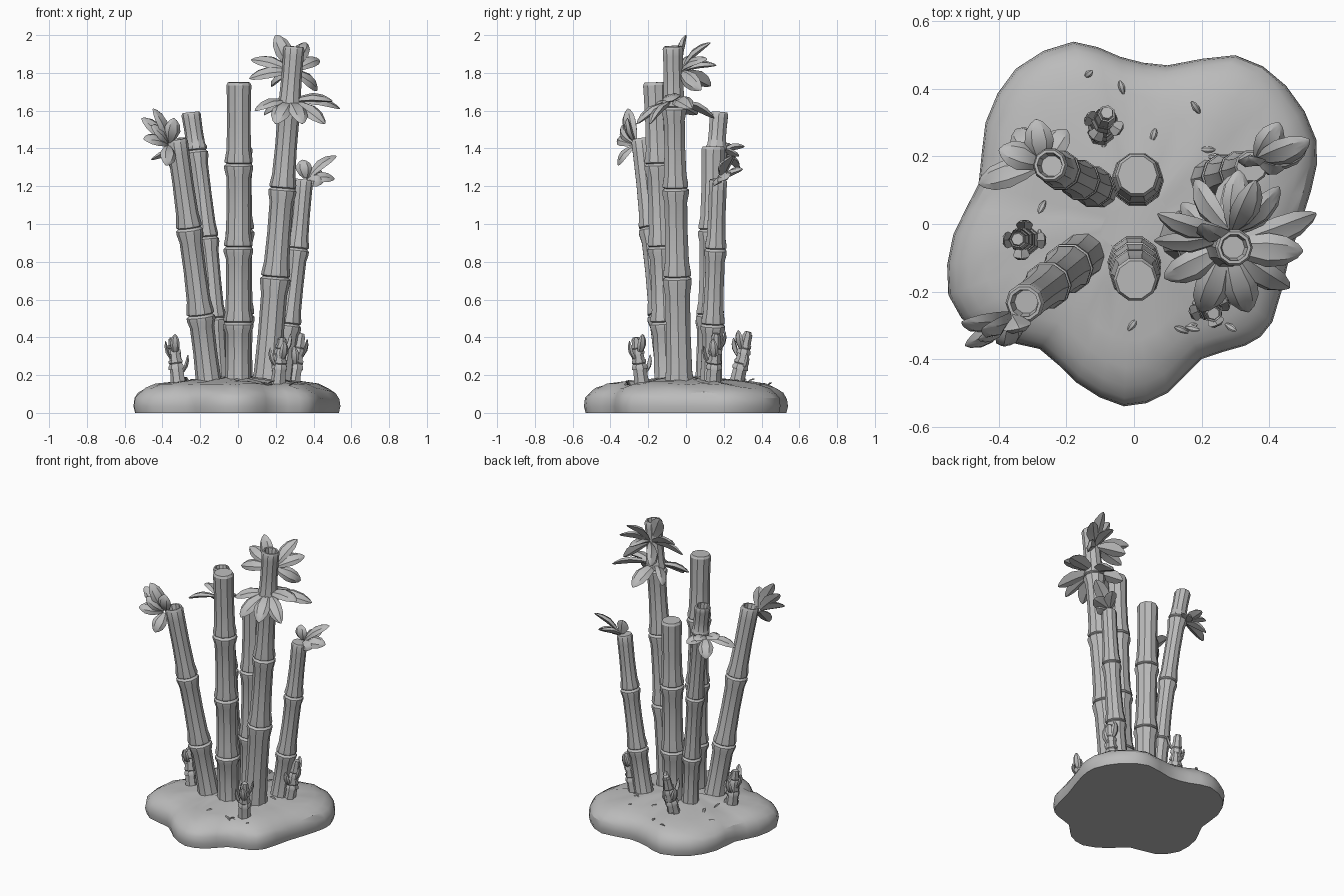
import bpy, bmesh, math, random
from mathutils import Vector as V

if "Cube" in bpy.data.objects:
    bpy.data.objects.remove(bpy.data.objects["Cube"])

random.seed(4)
grey = bpy.data.materials.new("plain_grey")
grey.diffuse_color = (0.5, 0.5, 0.5, 1)
grey.use_nodes = True
grey.node_tree.nodes["Principled BSDF"].inputs["Base Color"].default_value = grey.diffuse_color


def finish(bm, name, smooth=None):
    bmesh.ops.recalc_face_normals(bm, faces=bm.faces)
    me = bpy.data.meshes.new(name)
    bm.to_mesh(me)
    bm.free()
    ob = bpy.data.objects.new(name, me)
    bpy.context.collection.objects.link(ob)
    me.materials.append(grey)
    if smooth:
        bpy.ops.object.select_all(action='DESELECT')
        ob.select_set(True)
        bpy.context.view_layer.objects.active = ob
        bpy.ops.object.shade_smooth_by_angle(angle=math.radians(smooth))
    return ob


def skin(bm, rings):
    """Join equal-length rings of points into a closed tube."""
    vs = [[bm.verts.new(p) for p in r] for r in rings]
    n = len(vs[0])
    for a, b in zip(vs, vs[1:]):
        for i in range(n):
            bm.faces.new((a[i], a[(i + 1) % n], b[(i + 1) % n], b[i]))
    bm.faces.new(vs[0][::-1])
    bm.faces.new(vs[-1])


def leaf(bm, base, tip, width, hint):
    """Plump pointed leaf, slightly arched, with a mid ridge."""
    base, tip = V(base), V(tip)
    d = tip - base
    side = d.cross(V(hint)).normalized()
    up = side.cross(d).normalized()
    rings = []
    for t, w in ((0, .3), (.22, .72), (.5, 1), (.75, .85), (.93, .42), (1, .08)):
        c = base + d * t + up * (.09 * d.length * math.sin(math.pi * t))
        s, h = side * width * w / 2, up * width * w * .2
        rings.append([c - s, c - s * .5 + h, c + h * .9, c + s * .5 + h,
                      c + s, c - h])
    skin(bm, rings)


def cluster(name, origin, tips, width, hint):
    bm = bmesh.new()
    o = V(origin)
    for t in tips:
        d = V(t) - o
        h = V(hint) + V((random.uniform(-.25, .25), random.uniform(-.25, .25), 0))
        leaf(bm, o + d * .08, t, width * random.uniform(.92, 1.08), h)
    finish(bm, name, 35)


def cane(bm, base, top, nodes, r0, r1, bend=(0, 0, 0), hollow=True, sides=10, end=1.0):
    """Jointed cane: segments flare at every node height."""
    base, top, bend = V(base), V(top), V(bend)
    zs = [base.z] + nodes + [top.z]
    prof = []
    for i, (a, b) in enumerate(zip(zs, zs[1:])):
        L = b - a
        prof += [(a + .006, 1.1), (a + .02, 1.1), (a + .16 * L, .97), (a + .5 * L, .93), (a + .84 * L, .97)]
        if i < len(zs) - 2:
            prof += [(b - .028, 1.14), (b - .012, 1.14), (b, .95)]
    prof += [(top.z - .015, end), (top.z, .88 * end)]
    if hollow:
        prof += [(top.z, .72 * end), (top.z - .04, .6 * end)]
    rings = []
    axis = (top - base).normalized()
    u = axis.cross(V((0, 1, 0))).normalized()
    w = axis.cross(u)
    for z, k in prof:
        t = (z - base.z) / (top.z - base.z)
        c = base.lerp(top, t) + bend * (4 * t * (1 - t))
        r = (r0 + (r1 - r0) * t) * k
        rings.append([c + (u * math.cos(q) + w * math.sin(q)) * r
                      for q in (math.tau * i / sides for i in range(sides))])
    skin(bm, rings)


# Earth mound: lobed outline, rounded by a spline, lofted upwards
lobes = [(-.18, .54), (-.04, .495), (.1, .47), (.3, .5), (.45, .41), (.54, .25), (.525, .1),
         (.46, -.1), (.41, -.29), (.33, -.36), (.2, -.4), (.1, -.5), (-.03, -.54), (-.17, -.47),
         (-.28, -.37), (-.45, -.33), (-.55, -.21), (-.535, -.03), (-.46, .12), (-.44, .3), (-.35, .46)]
outline = []
for i in range(len(lobes)):
    a, b, c, d = (V(lobes[(i + j) % len(lobes)]) for j in (-1, 0, 1, 2))
    for t in (0, .5):
        outline.append(b + (c - a) * t / 2 + (a * 2 - b * 5 + c * 4 - d) * t * t / 2
                       + (b * 3 - a - c * 3 + d) * t ** 3 / 2)
bm = bmesh.new()
rings = []
for z, k in ((0, .985), (.035, 1), (.075, .99), (.105, .955), (.13, .89), (.15, .79), (.162, .64),
             (.176, .42), (.188, .18)):
    rings.append([(p.x * k, p.y * k, z + (random.uniform(-.006, .006) if z > .05 else 0))
                  for p in outline])
skin(bm, rings)
finish(bm, "earth_mound", 30)

# Main canes: base, top, node heights, radii, bend, hollow top
canes = {
    "front_centre_cane": ((0, -.10, .12), (.005, -.165, 1.75), [.48, .88, 1.32], .071, .066, (0, 0, 0), False),
    "back_centre_cane": ((.01, .12, .12), (.01, .145, 1.41), [.52, .97], .07, .066, (0, 0, 0), False),
    "front_left_cane": ((-.15, -.09, .12), (-.325, -.235, 1.45), [.52, .98], .07, .058, (.005, 0, 0), True),
    "back_left_cane": ((-.10, .10, .12), (-.25, .175, 1.59), [.5, .93, 1.39], .056, .052, (.02, -.01, 0), True),
    "tall_right_cane": ((.15, -.035, .12), (.297, -.07, 1.94), [.72, 1.19, 1.62], .077, .056, (0, 0, 0), True),
    "back_right_cane": ((.22, .13, .12), (.348, .17, 1.235), [.47, .87], .063, .05, (.01, 0, 0), False),
}
for name, (b, t, nodes, r0, r1, bend, hol) in canes.items():
    bm = bmesh.new()
    cane(bm, b, t, nodes, r0, r1, bend, hol)
    finish(bm, name, 28)

# Leaf clusters
cluster("front_left_leaves", (-.365, -.265, 1.42),
        [(-.45, -.31, 1.61), (-.51, -.29, 1.56), (-.5, -.36, 1.45), (-.38, -.36, 1.31),
         (-.34, -.31, 1.56), (-.46, -.34, 1.52)], .085, (.3, -.8, .7))
cluster("crown_upper_leaves", (.29, -.03, 1.81),
        [(.20, .0, 2.0), (.36, .13, 1.96), (.43, .11, 1.87), (.42, .08, 1.71),
         (.07, .03, 1.87), (.06, -.05, 1.77), (.18, .13, 1.73), (.31, .16, 1.84)], .09, (-.1, -.8, .8))
cluster("crown_lower_leaves", (.275, -.065, 1.65),
        [(.54, .03, 1.61), (.50, -.08, 1.65), (.46, -.19, 1.53), (.34, -.26, 1.53), (.2, -.26, 1.53),
         (.09, -.16, 1.6), (.14, .06, 1.58), (.3, .15, 1.56)], .1, (0, -.45, 1))
cluster("back_right_leaves", (.36, .19, 1.235),
        [(.52, .25, 1.36), (.51, .22, 1.24), (.43, .3, 1.29), (.34, .2, 1.34), (.45, .17, 1.22)],
        .085, (-.2, -.7, .8))
cluster("back_left_leaves", (-.27, .175, 1.38),
        [(-.46, .12, 1.34), (-.4, .22, 1.42), (-.29, .31, 1.41), (-.2, .28, 1.36), (-.35, .28, 1.29)],
        .09, (-.2, .4, 1))

# Young shoots: short tapered cane with hugging leaves
shoots = [((-.31, -.05, .12), (-.345, -.045, .40)), ((-.1, .26, .12), (-.08, .33, .43)),
          ((.21, -.23, .12), (.235, -.265, .40)), ((.285, .14, .12), (.335, .16, .42))]
for i, (b, t) in enumerate(shoots):
    bm = bmesh.new()
    cane(bm, b, t, [.26, .34], .046, .026, hollow=False, sides=7, end=.8)
    b, t = V(b), V(t)
    for j in range(4):
        q = i + j * math.tau / 4
        out = V((math.cos(q), math.sin(q), 0))
        o = b.lerp(t, .28 + .13 * j) + out * .015
        leaf(bm, o, o + out * .04 + V((0, 0, .11)), .05, out)
    finish(bm, "young_shoot_%d" % (i + 1), 30)

# Fallen leaf slivers scattered on the mound
bm = bmesh.new()
for i in range(18):
    q = i * 2.4
    x, y = random.choice(lobes)
    k = random.uniform(.45, .85)
    p = V((x * k, y * k, .186 - .062 * k * k))
    d = V((math.cos(q), math.sin(q), random.uniform(0, .5))) * random.uniform(.03, .05)
    leaf(bm, p, p + d, .02, (0, 0, 1))
finish(bm, "ground_slivers", 30)
